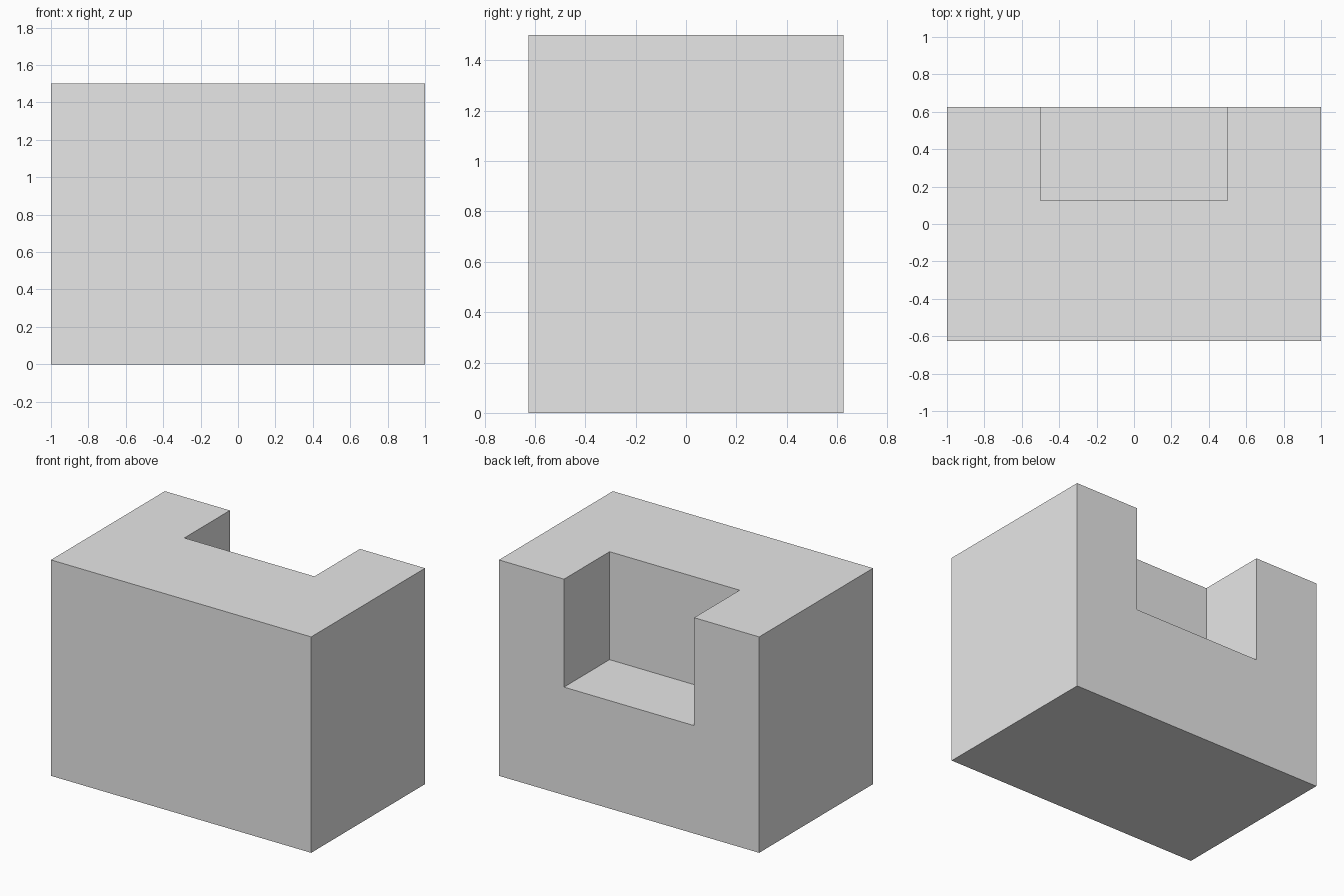
import bpy
import bmesh

cube = bpy.data.objects.get("Cube")
if cube:
    bpy.data.objects.remove(cube, do_unlink=True)

# Plain grey material
GREY = (0.8, 0.8, 0.8, 1.0)
grey = bpy.data.materials.new("light_grey")
grey.use_nodes = True
grey.diffuse_color = GREY
for node in grey.node_tree.nodes:
    if node.type == 'BSDF_PRINCIPLED':
        node.inputs["Base Color"].default_value = GREY

WIDTH, DEPTH, HEIGHT = 2.0, 1.25, 1.5
NOTCH_HALF, NOTCH_FRONT, NOTCH_FLOOR = 0.5, 0.125, 0.75
half_w, back = WIDTH / 2, DEPTH / 2


def extrude_up(bm, outline, z0, z1):
    """Turn a floor outline into a solid between two heights."""
    face = bm.faces.new([bm.verts.new((x, y, z0)) for x, y in outline])
    top = bmesh.ops.extrude_face_region(bm, geom=[face])["geom"]
    verts = [v for v in top if isinstance(v, bmesh.types.BMVert)]
    bmesh.ops.translate(bm, verts=verts, vec=(0, 0, z1 - z0))
    bmesh.ops.recalc_face_normals(bm, faces=bm.faces)


def make_block(name, outline, z0, z1):
    mesh = bpy.data.meshes.new(name)
    bm = bmesh.new()
    extrude_up(bm, outline, z0, z1)
    bm.to_mesh(mesh)
    bm.free()
    mesh.materials.append(grey)
    obj = bpy.data.objects.new(name, mesh)
    bpy.context.collection.objects.link(obj)
    return obj


def rectangle(half_width, y0, y1):
    return [(-half_width, y0), (half_width, y0), (half_width, y1), (-half_width, y1)]


# Solid block
block = make_block("notched_block", rectangle(half_w, -back, back), 0, HEIGHT)

# Cutter for the notch, open at the top and back
cutter = make_block("notch_cutter", rectangle(NOTCH_HALF, NOTCH_FRONT, back + 0.2),
                    NOTCH_FLOOR, HEIGHT + 0.2)

# Cut the notch and keep the result as a plain mesh
cut = block.modifiers.new("notch", 'BOOLEAN')
cut.operation = 'DIFFERENCE'
cut.solver = 'EXACT'
cut.object = cutter
bpy.context.view_layer.objects.active = block
bpy.ops.object.modifier_apply(modifier=cut.name)
bpy.data.objects.remove(cutter, do_unlink=True)
